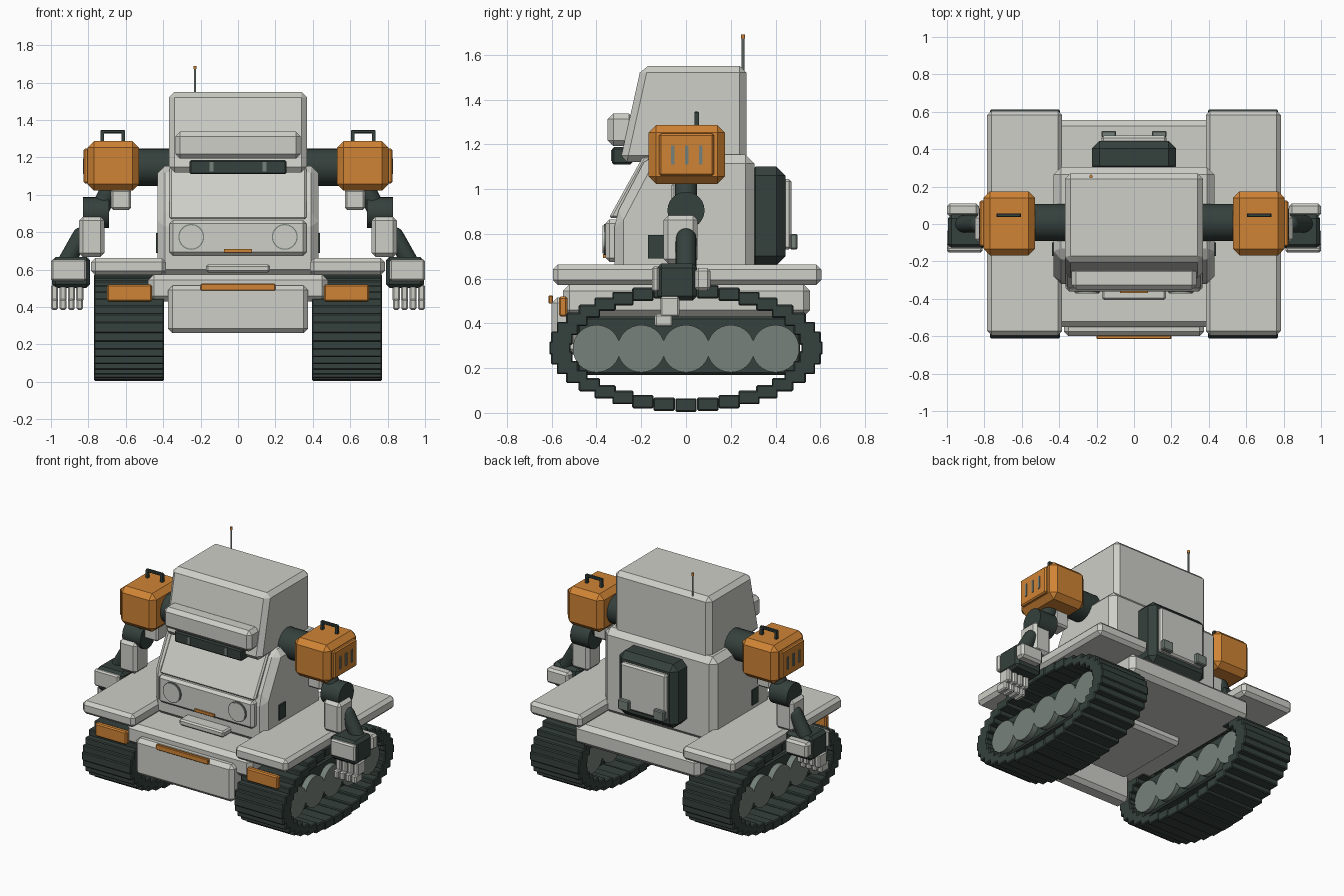
import bpy, bmesh, math
from mathutils import Vector, Matrix

cube = bpy.data.objects.get("Cube")
if cube:
    bpy.data.objects.remove(cube, do_unlink=True)


def material(name, r, g, b):
    m = bpy.data.materials.new(name)
    m.use_nodes = True
    m.diffuse_color = (r, g, b, 1)
    m.node_tree.nodes["Principled BSDF"].inputs["Base Color"].default_value = (r, g, b, 1)
    return m


GREY = material("light grey", 0.62, 0.62, 0.58)
ORANGE = material("orange", 0.63, 0.23, 0.035)
DARK = material("dark green grey", 0.035, 0.052, 0.045)
MID = material("mid grey", 0.18, 0.22, 0.195)


def finish(name, bm, mat, bevel=0.0):
    """Turn a bmesh into an object with an optional flat chamfer."""
    bmesh.ops.recalc_face_normals(bm, faces=bm.faces)
    mesh = bpy.data.meshes.new(name)
    bm.to_mesh(mesh)
    bm.free()
    mesh.materials.append(mat)
    ob = bpy.data.objects.new(name, mesh)
    bpy.context.collection.objects.link(ob)
    if bevel:
        mod = ob.modifiers.new("chamfer", "BEVEL")
        mod.width = bevel
        mod.segments = 1
        mod.limit_method = "ANGLE"
        mod.angle_limit = math.radians(25)
    return ob


def add_box(bm, x, y, z):
    """Add a box given as (min, max) pairs."""
    size = [abs(a[1] - a[0]) for a in (x, y, z)]
    mid = [(a[0] + a[1]) / 2 for a in (x, y, z)]
    bmesh.ops.create_cube(bm, size=1, matrix=Matrix.Translation(mid) @ Matrix.Diagonal((*size, 1)))


def box(name, x, y, z, mat, bevel=0.0):
    bm = bmesh.new()
    add_box(bm, x, y, z)
    return finish(name, bm, mat, bevel)


def prism(name, half_width, profile, mat, bevel=0.0):
    """Side profile of (y, z) points extruded across x."""
    bm = bmesh.new()
    face = bm.faces.new([bm.verts.new((-half_width, y, z)) for y, z in profile])
    new = bmesh.ops.extrude_face_region(bm, geom=[face])["geom"]
    verts = [v for v in new if isinstance(v, bmesh.types.BMVert)]
    bmesh.ops.translate(bm, verts=verts, vec=(2 * half_width, 0, 0))
    return finish(name, bm, mat, bevel)


def rod(name, a, b, radius, mat, sides=24):
    """Cylinder between two points with smooth walls and flat caps."""
    a, b = Vector(a), Vector(b)
    turn = (b - a).to_track_quat("Z", "Y").to_matrix().to_4x4()
    bm = bmesh.new()
    bmesh.ops.create_cone(bm, cap_ends=True, segments=sides, radius1=radius, radius2=radius,
                          depth=(b - a).length, matrix=Matrix.Translation((a + b) / 2) @ turn)
    for f in bm.faces:
        f.smooth = len(f.verts) == 4
    for e in bm.edges:
        e.smooth = all(f.smooth for f in e.link_faces)
    return finish(name, bm, mat)


def ball(name, centre, radius, mat):
    bm = bmesh.new()
    bmesh.ops.create_uvsphere(bm, u_segments=20, v_segments=12, radius=radius,
                              matrix=Matrix.Translation(centre))
    for f in bm.faces:
        f.smooth = True
    return finish(name, bm, mat)


def wide(half):
    return (-half, half)


# Hull and front plate
box("hull", wide(0.48), (-0.55, 0.555), (0.43, 0.575), GREY, 0.03)
box("belly", wide(0.3), (-0.45, 0.1), (0.38, 0.45), GREY, 0.02)
box("front_plate", wide(0.375), (-0.6, -0.48), (0.26, 0.515), GREY, 0.025)
box("front_plate_strip", wide(0.2), (-0.615, -0.595), (0.488, 0.525), ORANGE, 0.004)

# Torso with sloped front
prism("torso", 0.43, [(0.305, 0.56), (0.305, 1.155), (-0.17, 1.155), (-0.32, 0.87), (-0.32, 0.56)],
      GREY, 0.04)
prism("chest_slope", 0.365, [(-0.15, 1.15), (-0.19, 1.15), (-0.345, 0.87), (-0.29, 0.87)], GREY, 0.01)
box("chest_face", wide(0.365), (-0.36, -0.28), (0.675, 0.865), GREY, 0.018)
box("chest_strip", wide(0.075), (-0.37, -0.355), (0.692, 0.71), ORANGE)
box("chest_step", wide(0.17), (-0.405, -0.3), (0.585, 0.628), GREY, 0.01)

# Head, brow and visor
prism("head", 0.37, [(0.27, 1.12), (0.27, 1.55), (-0.2, 1.55), (-0.295, 1.12)], GREY, 0.03)
box("brow", wide(0.335), (-0.35, -0.23), (1.193, 1.338), GREY, 0.025)
box("visor", wide(0.258), (-0.33, -0.24), (1.11, 1.187), DARK, 0.008)
rod("antenna", (-0.23, 0.255, 1.53), (-0.23, 0.255, 1.675), 0.006, MID, 10)
rod("antenna_tip", (-0.23, 0.255, 1.672), (-0.23, 0.255, 1.69), 0.009, ORANGE, 10)

# Backpack
box("backpack", wide(0.225), (0.27, 0.445), (0.66, 1.1), DARK, 0.04)
box("backpack_panel", wide(0.175), (0.43, 0.472), (0.73, 1.045), GREY, 0.012)

for s, side in ((-1, "right_"), (1, "left_")):
    def span(a, b):
        return (s * a, s * b)

    # Face, visor and pack details
    rod(side + "lamp_rim", (s * 0.25, -0.35, 0.775), (s * 0.25, -0.367, 0.775), 0.069, MID)
    rod(side + "lamp", (s * 0.25, -0.35, 0.775), (s * 0.25, -0.372, 0.775), 0.063, GREY)
    box(side + "visor_mark", span(0.132, 0.152), (-0.335, -0.328), (1.125, 1.175), MID)
    box(side + "vent", span(0.42, 0.438), (-0.17, -0.1), (0.69, 0.795), DARK)
    box(side + "pack_latch", span(0.095, 0.175), (0.465, 0.498), (0.73, 0.8), MID, 0.006)

    # Track made of links set around an ellipse
    bm = bmesh.new()
    links = 36
    for i in range(links):
        t = math.tau * i / links
        y, z = 0.563 * math.cos(t), 0.29 + 0.255 * math.sin(t)
        add_box(bm, span(0.395, 0.77), (y - 0.048, y + 0.048), (z - 0.03, z + 0.03))
    finish(side + "track", bm, DARK, 0.006)
    box(side + "wheel_frame", span(0.46, 0.69), (-0.485, 0.51), (0.17, 0.43), DARK, 0.01)
    for i in range(5):
        y = 0.2 * (i - 2)
        rod(f"{side}wheel_{i + 1}", (s * 0.43, y, 0.287), (s * 0.73, y, 0.287), 0.106, MID, 32)

    # Fender and front light
    box(side + "fender", span(0.385, 0.785), (-0.595, 0.605), (0.572, 0.662), GREY, 0.022)
    box(side + "front_light", span(0.46, 0.7), (-0.568, -0.53), (0.43, 0.52), ORANGE, 0.008)

    # Shoulder box with side panel and handle
    rod(side + "shoulder_joint", (s * 0.35, 0.008, 1.148), (s * 0.545, 0.008, 1.148), 0.1, DARK)
    box(side + "shoulder", span(0.53, 0.805), (-0.168, 0.175), (1.022, 1.287), ORANGE, 0.035)
    box(side + "shoulder_panel", span(0.79, 0.825), (-0.12, 0.125), (1.06, 1.248), ORANGE, 0.008)
    for i, y in enumerate((-0.06, 0.003, 0.066)):
        box(f"{side}shoulder_slit_{i + 1}", span(0.82, 0.83), (y - 0.008, y + 0.008), (1.11, 1.195), MID)
    box(side + "handle_bar", span(0.605, 0.735), (0.037, 0.057), (1.328, 1.347), DARK, 0.004)
    for i, x in enumerate((0.605, 0.717)):
        box(f"{side}handle_post_{i + 1}", span(x, x + 0.018), (0.037, 0.057), (1.27, 1.34), DARK)

    # Arm
    box(side + "upper_arm_block", span(0.572, 0.68), (-0.065, 0.05), (0.92, 1.03), GREY, 0.012)
    rod(side + "upper_arm", (s * 0.67, 0, 1.06), (s * 0.735, 0, 0.93), 0.05, DARK)
    rod(side + "elbow", (s * 0.69, 0, 0.905), (s * 0.83, 0, 0.905), 0.083, DARK)
    box(side + "forearm", span(0.715, 0.85), (-0.1, 0.052), (0.668, 0.882), GREY, 0.02)
    rod(side + "wrist", (s * 0.84, 0, 0.78), (s * 0.93, 0, 0.62), 0.046, DARK)
    ball(side + "wrist_end", (s * 0.84, 0, 0.78), 0.046, DARK)

    # Hand with four two-part fingers
    box(side + "hand", span(0.79, 0.995), (-0.13, 0.05), (0.503, 0.668), DARK, 0.02)
    box(side + "hand_front_plate", span(0.81, 1.0), (-0.152, -0.12), (0.54, 0.655), GREY, 0.01)
    box(side + "hand_back_plate", span(0.83, 1.0), (0.04, 0.11), (0.545, 0.648), GREY, 0.015)
    for i in range(4):
        x = 0.846 + 0.045 * i
        name = f"{side}finger_{i + 1}"
        box(name + "_upper", span(x - 0.019, x + 0.019), (-0.115, -0.03), (0.43, 0.52), GREY, 0.008)
        box(name + "_lower", span(x - 0.018, x + 0.018), (-0.14, -0.06), (0.385, 0.442), GREY, 0.008)
